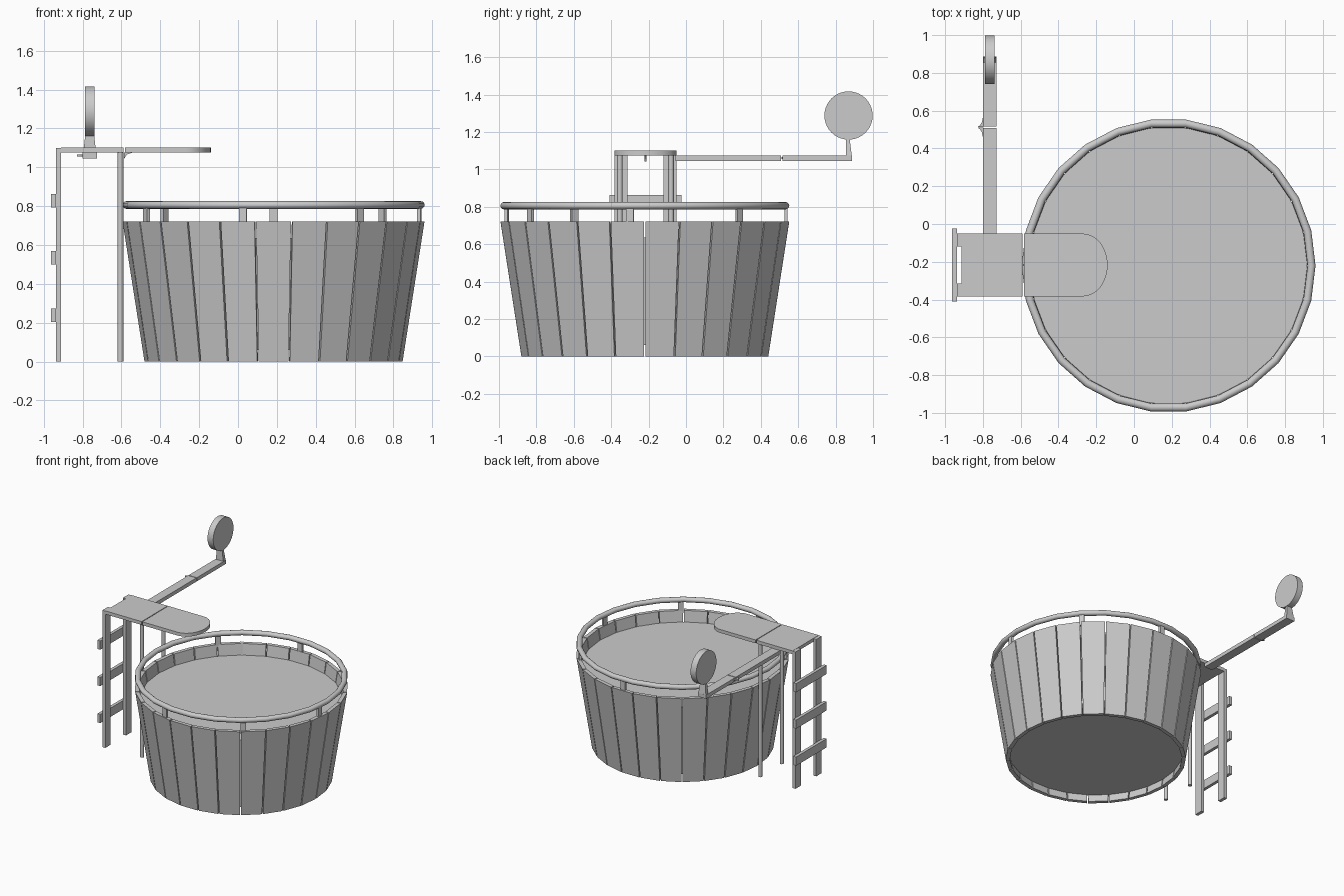
import bpy, bmesh
from math import sin, cos, pi, radians
from mathutils import Matrix, Vector

if "Cube" in bpy.data.objects:
    bpy.data.objects.remove(bpy.data.objects["Cube"])

CX, CY = 0.183, -0.22      # tub centre
N = 26                     # staves
GAP = 0.004                # half of the gap between staves


def finish(name, bm):
    bmesh.ops.recalc_face_normals(bm, faces=bm.faces)
    me = bpy.data.meshes.new(name)
    bm.to_mesh(me)
    bm.free()
    ob = bpy.data.objects.new(name, me)
    bpy.context.collection.objects.link(ob)
    return ob


def smooth(ob, angle=35):
    bpy.ops.object.select_all(action='DESELECT')
    ob.select_set(True)
    bpy.context.view_layer.objects.active = ob
    bpy.ops.object.shade_smooth_by_angle(angle=radians(angle))


def hull8(bm, low, high):
    """Closed six-sided block between two matching quads."""
    a = [bm.verts.new(p) for p in low]
    b = [bm.verts.new(p) for p in high]
    bm.faces.new(a)
    bm.faces.new(b)
    for i in range(4):
        j = (i + 1) % 4
        bm.faces.new((a[i], a[j], b[j], b[i]))


def box(name, x, y, z):
    bm = bmesh.new()
    q = lambda h: [(x[0], y[0], h), (x[1], y[0], h), (x[1], y[1], h), (x[0], y[1], h)]
    hull8(bm, q(z[0]), q(z[1]))
    return finish(name, bm)


def prism(name, pts, offset):
    """Extrude a closed outline of 3D points."""
    bm = bmesh.new()
    f = bm.faces.new([bm.verts.new(p) for p in pts])
    g = bmesh.ops.extrude_face_region(bm, geom=[f])
    bmesh.ops.translate(bm, vec=offset, verts=[v for v in g['geom'] if isinstance(v, bmesh.types.BMVert)])
    return finish(name, bm)


def cyl(name, r1, r2, z0, z1, segs, loc, turn=Matrix()):
    bm = bmesh.new()
    m = Matrix.Translation(loc) @ turn @ Matrix.Translation((0, 0, (z0 + z1) / 2))
    bmesh.ops.create_cone(bm, cap_ends=True, segments=segs, radius1=r1, radius2=r2, depth=z1 - z0, matrix=m)
    return finish(name, bm)


# Tub wall: separate flat tapered staves
bm = bmesh.new()
for i in range(N):
    mid = -pi / 2 + 2 * pi * i / N
    rad, tan = Vector((cos(mid), sin(mid), 0)), Vector((-sin(mid), cos(mid), 0))

    def ring(r, z):
        out = []
        for rr, s in ((r, -1), (r, 1), (r - 0.03, 1), (r - 0.03, -1)):
            w = rr * sin(pi / N) - GAP
            out.append(Vector((CX, CY, z)) + rad * rr * cos(pi / N) + tan * s * w)
        return out
    hull8(bm, ring(0.665, 0), ring(0.778, 0.722))
finish("tub_staves", bm)

# Water body with bottom recessed inside the wall
water = cyl("tub_water", 0.655, 0.738, 0.06, 0.635, N, (CX, CY, 0),
            Matrix.Rotation(-pi / 2 + pi / N, 4, 'Z'))

# Rail hoop
bm = bmesh.new()
M = 12
rings = []
for i in range(N):
    a = -pi / 2 + pi / N + 2 * pi * i / N
    rings.append([bm.verts.new((CX + (0.757 + 0.021 * cos(b)) * cos(a),
                                CY + (0.757 + 0.021 * cos(b)) * sin(a),
                                0.806 + 0.02 * sin(b)))
                  for b in (2 * pi * k / M for k in range(M))])
for i in range(N):
    p, q = rings[i], rings[(i + 1) % N]
    for k in range(M):
        bm.faces.new((p[k], q[k], q[(k + 1) % M], p[(k + 1) % M]))
smooth(finish("tub_rail", bm))

# Rail supports, leaving the ladder side open
for i in range(7):
    a = radians(138 - 48 * i)
    ob = box(f"rail_support_{i + 1}", (-0.009, 0.009), (-0.02, 0.02), (0.70, 0.80))
    ob.matrix_world = Matrix.Translation((CX + 0.755 * cos(a), CY + 0.755 * sin(a), 0)) @ Matrix.Rotation(a, 4, 'Z')

# Ladder and platform legs, mirrored about the platform's middle line
PY = -0.217
for side, s in (("left", 1), ("right", -1)):
    y = sorted((PY + s * 0.097, PY + s * 0.166))
    box(f"ladder_side_{side}", (-0.938, -0.912), y, (0, 1.10))
    smooth(cyl(f"platform_leg_{side}", 0.015, 0.015, 0, 1.08, 12, (-0.605, PY + s * 0.137, 0)))
for i, z in enumerate((0.203, 0.50, 0.793)):
    box(f"ladder_rung_{i + 1}", (-0.963, -0.938), (PY - 0.193, PY + 0.193), (z, z + 0.07))

# Platform and hinged board with a rounded end
box("platform", (-0.912, -0.589), (PY - 0.166, PY + 0.166), (1.075, 1.102))
tip = [(-0.27 + 0.13 * cos(a), PY + 0.166 * sin(a), 1.075)
       for a in (-pi / 2 + pi * k / 20 for k in range(21))]
board = prism("seat_board", [(-0.583, PY + 0.166, 1.075), (-0.583, PY - 0.166, 1.075)] + tip, (0, 0, 0.027))
smooth(board)

# Small curved catch under the board
curve = [(0, 0), (0, -0.034), (0.008, -0.02), (0.02, -0.008), (0.045, 0)]
prism("board_catch", [(-0.587 + x, PY - 0.005, 1.076 + z) for x, z in curve], (0, 0.01, 0))

# Two-part trigger arm with side catch
AX = (-0.80, -0.727)
box("arm_inner", AX, (-0.055, 0.509), (1.045, 1.075))
box("arm_outer", AX, (0.515, 0.887), (1.045, 1.075))
catch = [(0, 0.0), (-0.03, 0.0), (-0.016, -0.01), (-0.007, -0.025), (0, -0.055)]
for name, s, y in (("arm_catch_inner", 1, 0.511), ("arm_catch_outer", -1, 0.513)):
    prism(name, [(-0.799 + x, y + s * d, 1.055) for x, d in catch], (0, 0, 0.01))

# Tapered target stem and round target
bm = bmesh.new()
quad = lambda x0, x1, y0, y1, z: [(x0, y0, z), (x1, y0, z), (x1, y1, z), (x0, y1, z)]
hull8(bm, quad(-0.797, -0.73, 0.855, 0.887, 1.07), quad(-0.786, -0.741, 0.857, 0.874, 1.17))
finish("target_stem", bm)
smooth(cyl("target", 0.129, 0.129, -0.025, 0.025, 40, (-0.764, 0.869, 1.288), Matrix.Rotation(pi / 2, 4, 'Y')))
